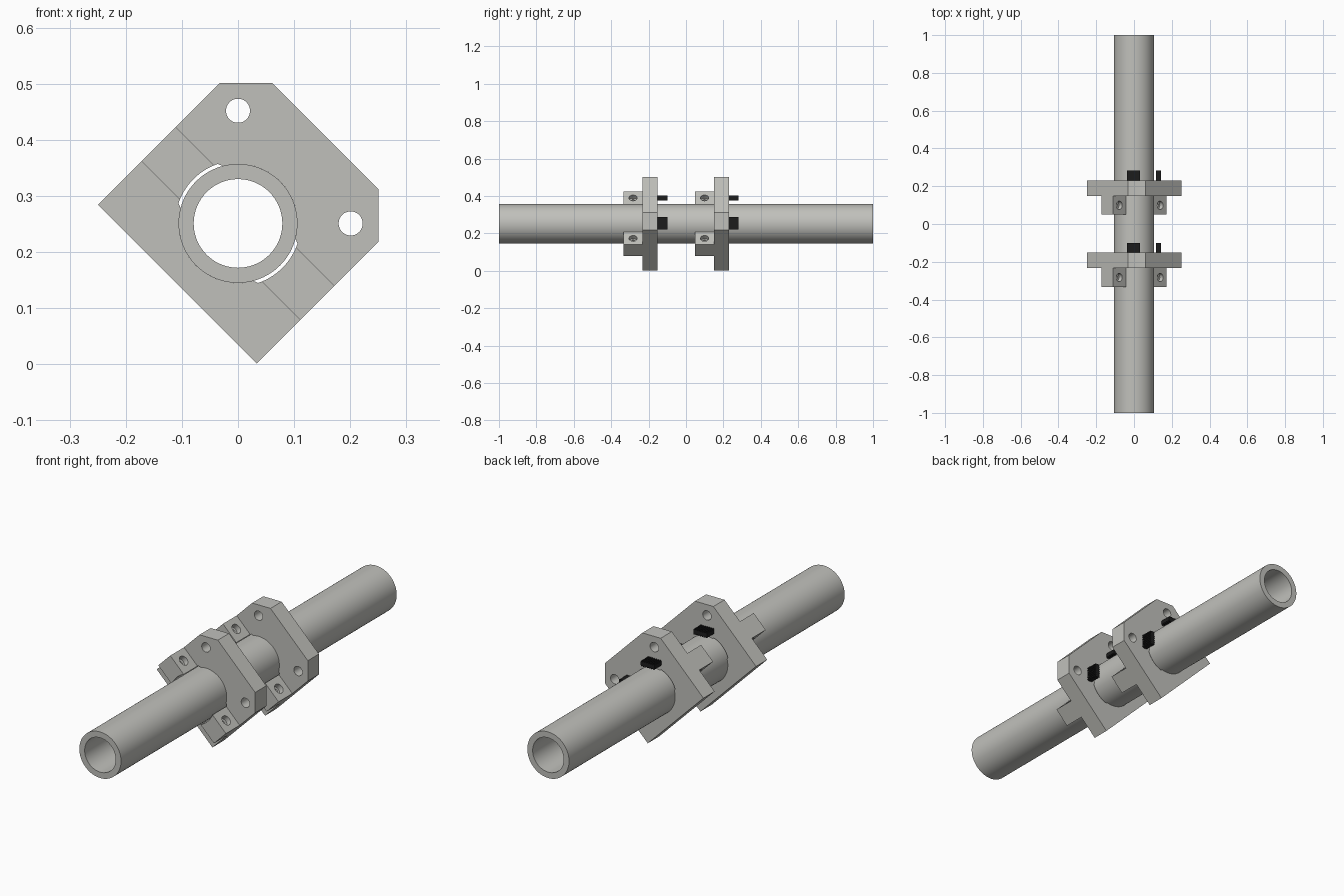
import bpy, bmesh, math
from mathutils import Matrix, Vector

if "Cube" in bpy.data.objects:
    bpy.data.objects.remove(bpy.data.objects["Cube"])

AXIS_Z = 0.251          # height of the tube axis
TUBE_R, BORE_R = 0.106, 0.079
GAP_R, LUG_U = 0.112, 0.043
S = math.sqrt(0.5)


def material(name, rgb):
    m = bpy.data.materials.new(name)
    m.diffuse_color = (*rgb, 1)
    m.use_nodes = True
    m.node_tree.nodes["Principled BSDF"].inputs["Base Color"].default_value = m.diffuse_color
    return m


METAL = material("light grey metal", (0.53, 0.53, 0.50))
BLACK = material("black plastic", (0.012, 0.012, 0.012))


def frame(y):
    """Clamp frame turned 45 degrees: local x, y in the plate, local z to the front."""
    return Matrix(((S, -S, 0, 0), (0, 0, -1, y), (S, S, 0, AXIS_Z), (0, 0, 0, 1)))


def circle(r, cx=0, cy=0, n=40):
    return [(cx + r * math.cos(2 * math.pi * i / n),
             cy + r * math.sin(2 * math.pi * i / n)) for i in range(n)]


def prism(name, loops, z0, z1, matrix, mat):
    """Extrude a filled profile with holes from local z0 to z1."""
    cu = bpy.data.curves.new(name, 'CURVE')
    cu.dimensions, cu.fill_mode = '2D', 'BOTH'
    cu.extrude = (z1 - z0) / 2
    for pts in loops:
        sp = cu.splines.new('POLY')
        sp.points.add(len(pts) - 1)
        for p, (x, y) in zip(sp.points, pts):
            p.co = (x, y, 0, 1)
        sp.use_cyclic_u = True
    tmp = bpy.data.objects.new(name + "_profile", cu)
    bpy.context.collection.objects.link(tmp)
    dg = bpy.context.evaluated_depsgraph_get()
    me = bpy.data.meshes.new_from_object(tmp.evaluated_get(dg))
    bpy.data.objects.remove(tmp)
    bm = bmesh.new()
    bm.from_mesh(me)
    bmesh.ops.remove_doubles(bm, verts=bm.verts, dist=1e-5)
    bmesh.ops.translate(bm, verts=bm.verts, vec=(0, 0, (z0 + z1) / 2))
    bmesh.ops.transform(bm, verts=bm.verts, matrix=matrix)
    bmesh.ops.recalc_face_normals(bm, faces=bm.faces)
    bm.to_mesh(me)
    bm.free()
    me.name = name
    me.materials.clear()
    me.materials.append(mat)
    ob = bpy.data.objects.new(name, me)
    bpy.context.collection.objects.link(ob)
    return ob


def activate(ob):
    bpy.ops.object.select_all(action='DESELECT')
    ob.select_set(True)
    bpy.context.view_layer.objects.active = ob


def smooth(ob):
    activate(ob)
    bpy.ops.object.shade_smooth_by_angle(angle=math.radians(30))


def drill(ob, matrix, x0, x1, y, z, r):
    """Cut a round hole along local x."""
    along_x = Matrix.Translation((x0, y, z)) @ Matrix.Rotation(math.pi / 2, 4, 'Y')
    cutter = prism("cutter", [circle(r, n=24)], 0, x1 - x0, matrix @ along_x, METAL)
    cutter.hide_render = True
    mod = ob.modifiers.new("hole", 'BOOLEAN')
    mod.operation, mod.solver, mod.object = 'DIFFERENCE', 'EXACT', cutter
    activate(ob)
    bpy.ops.object.modifier_apply(modifier=mod.name)
    bpy.data.objects.remove(cutter)


def ridged_block(name, size, center):
    """Small block with ridges on its two wide sides; size = (width, depth, height)."""
    w, d, h = size
    bm = bmesh.new()

    def box(c, s):
        bmesh.ops.create_cube(bm, size=1, matrix=Matrix.Translation(c) @ Matrix.Diagonal((*s, 1)))

    box((0, 0, 0), (w, d, h * 0.7))
    n = 7
    for i in range(n):
        x = -w / 2 + w * (i + 0.5) / n
        for side in (-1, 1):
            box((x, 0, side * h * 0.425), (w / n * 0.55, d, h * 0.15))
    me = bpy.data.meshes.new(name)
    bm.to_mesh(me)
    bm.free()
    me.materials.append(BLACK)
    ob = bpy.data.objects.new(name, me)
    ob.location = center
    bpy.context.collection.objects.link(ob)
    return ob


# hollow tube running front to back
smooth(prism("tube", [circle(TUBE_R, n=72), circle(BORE_R, n=72)], -1, 1, frame(0), METAL))

# plate outline with two chamfered corners
outline = [(-0.153, -0.2), (0.154, -0.2), (0.22, -0.134),
           (0.22, 0.134), (0.154, 0.2), (-0.153, 0.2)]

# plate bore: snug on the tube, relieved next to the lugs
bore = []
for i in range(96):
    a = 2 * math.pi * i / 96
    r = GAP_R if abs(GAP_R * math.cos(a)) < 0.052 else TUBE_R
    bore.append((r * math.cos(a), r * math.sin(a)))

for tag, back in (("front", -0.152), ("rear", 0.23)):
    m = frame(back)
    thick, lug_depth = 0.081, 0.1

    # clamp plate with its mounting holes
    holes = [circle(0.0215, 0.142, s * 0.142, 28) for s in (-1, 1)]
    smooth(prism(tag + "_clamp_plate", [outline, bore] + holes, 0, thick, m, METAL))

    # two lugs hugging the tube, each with a counterbored screw hole
    for side, word in ((1, "left"), (-1, "right")):
        arc = []
        for i in range(13):
            u = LUG_U - 2 * LUG_U * i / 12
            arc.append((u, side * math.sqrt(GAP_R ** 2 - u * u)))
        pts = arc + [(-LUG_U, side * 0.2), (LUG_U, side * 0.2)]
        lug = prism(f"{tag}_{word}_lug", [pts], thick, thick + lug_depth, m, METAL)
        zc = thick + 0.05
        drill(lug, m, -0.06, 0.06, side * 0.153, zc, 0.012)
        drill(lug, m, 0.018, 0.06, side * 0.153, zc, 0.022)
        smooth(lug)

    # ridged black blocks on the back of the plate
    ridged_block(tag + "_upper_block", (0.07, 0.052, 0.025), (-0.002, back + 0.026, 0.389))
    b = ridged_block(tag + "_side_block", (0.066, 0.052, 0.025), (0.13, back + 0.026, 0.254))
    b.rotation_euler = (0, math.pi / 2, 0)
